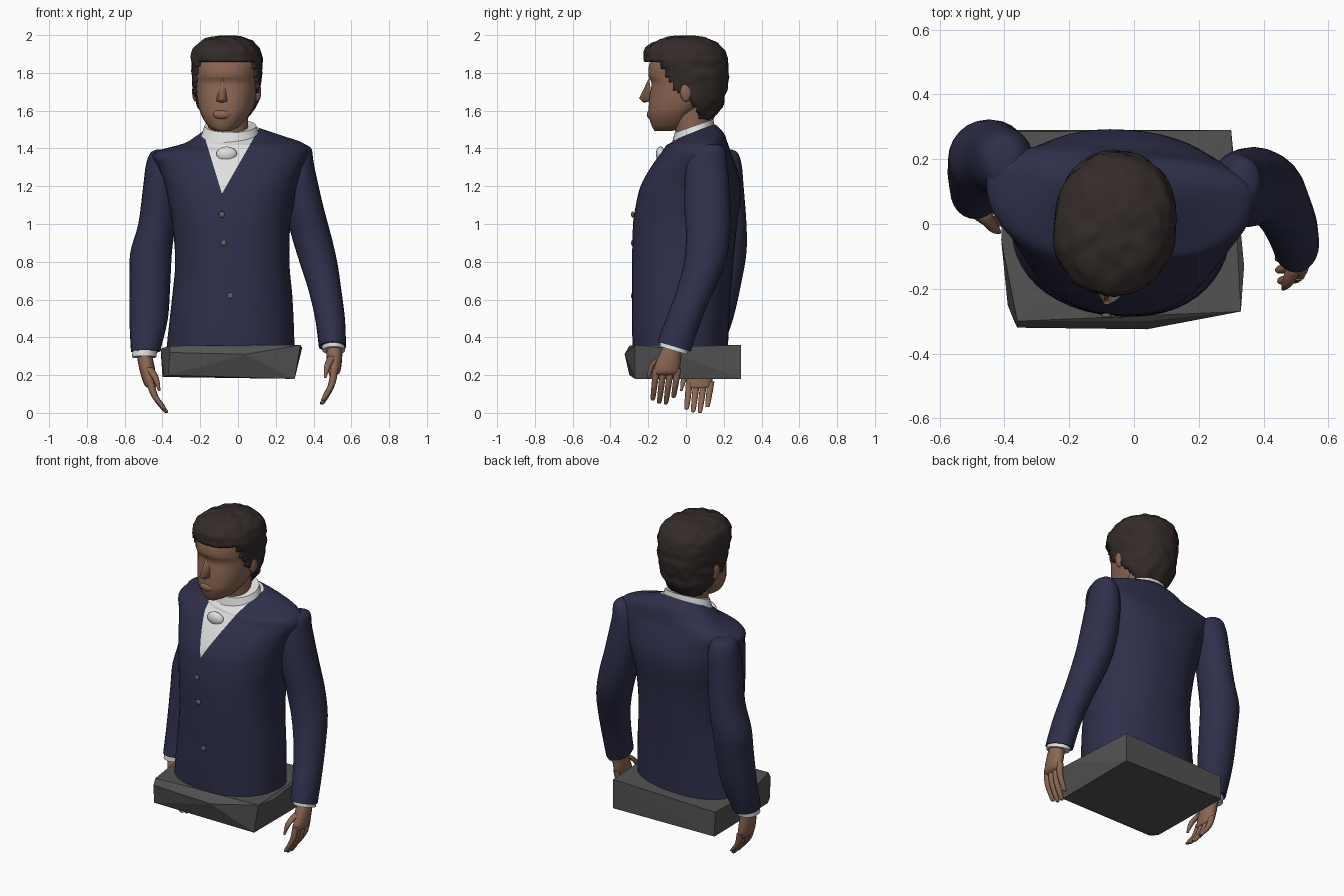
import bpy, bmesh, math
from mathutils import Vector, Matrix, noise


def material(name, r, g, b):
    m = bpy.data.materials.new(name)
    m.diffuse_color = (r, g, b, 1)
    return m


NAVY = material("navy_cloth", 0.028, 0.029, 0.070)
WHITE = material("white_shirt", 0.74, 0.74, 0.74)
SKIN = material("skin", 0.26, 0.135, 0.085)
HAIR = material("dark_brown_hair", 0.033, 0.024, 0.022)
GREY = material("grey_stone", 0.085, 0.085, 0.085)
BUTTON = material("button_grey", 0.12, 0.12, 0.13)


def finish(name, bm, mats, angle=50):
    bmesh.ops.recalc_face_normals(bm, faces=bm.faces)
    me = bpy.data.meshes.new(name)
    bm.to_mesh(me)
    bm.free()
    for m in mats:
        me.materials.append(m)
    ob = bpy.data.objects.new(name, me)
    bpy.context.collection.objects.link(ob)
    if angle:
        bpy.ops.object.select_all(action='DESELECT')
        ob.select_set(True)
        bpy.context.view_layer.objects.active = ob
        bpy.ops.object.shade_smooth_by_angle(angle=math.radians(angle))
    return ob


def spline(keys, steps):
    """Smooth interpolation through a list of equal-length tuples."""
    out = []
    for i in range(len(keys) - 1):
        a, b, c, d = (keys[max(i - 1, 0)], keys[i], keys[i + 1],
                      keys[min(i + 2, len(keys) - 1)])
        for k in range(steps):
            t = k / steps
            out.append([0.5 * (2 * q + (r - p) * t + (2 * p - 5 * q + 4 * r - s) * t * t
                               + (3 * q - p - 3 * r + s) * t ** 3)
                        for p, q, r, s in zip(a, b, c, d)])
    return out + [list(keys[-1])]


def loft(keys, n=32, steps=4, power=2.0, yaw=0.0, bm=None):
    """Rings of (x, y, z, half width, front depth, back depth[, tilt])."""
    bm = bm or bmesh.new()
    keys = [tuple(k) + (0,) * (7 - len(k)) for k in keys]
    cy, sy = math.cos(math.radians(yaw)), math.sin(math.radians(yaw))
    rings = []
    for x, y, z, w, f, b, tilt in spline(keys, steps):
        ring = []
        for i in range(n):
            a = 2 * math.pi * i / n
            c, s = math.cos(a), math.sin(a)
            dx = w * math.copysign(abs(c) ** (2 / power), c)
            dy = (b if s > 0 else f) * math.copysign(abs(s) ** (2 / power), s)
            ring.append(bm.verts.new((x + dx * cy - dy * sy, y + dx * sy + dy * cy, z + tilt * dy)))
        rings.append(ring)
    for r, q in zip(rings, rings[1:]):
        for i in range(n):
            j = (i + 1) % n
            bm.faces.new((r[i], r[j], q[j], q[i]))
    bm.faces.new(rings[0][::-1])
    bm.faces.new(rings[-1])
    return bm


def hull(name, points, mat, angle=0):
    bm = bmesh.new()
    for p in points:
        bm.verts.new(p)
    bmesh.ops.convex_hull(bm, input=bm.verts)
    return finish(name, bm, [mat], angle)


def ball(name, centre, size, mat):
    bm = bmesh.new()
    bmesh.ops.create_uvsphere(bm, u_segments=16, v_segments=10, radius=1,
                              matrix=Matrix.Translation(centre) @ Matrix.Diagonal((*size, 1)))
    return finish(name, bm, [mat])


# Rough faceted plinth
hull("plinth", [(-.36, -.30, .355), (-.36, -.32, .32), (.04, -.325, .31), (.03, -.30, .345),
                (.33, -.27, .36), (.34, -.13, .345), (.30, .29, .36), (-.40, .285, .34),
                (-.41, -.05, .34), (-.37, -.30, .20), (-.39, -.25, .19), (.30, -.27, .18),
                (.30, .29, .18), (-.40, .29, .19)], GREY)

# Jacket body with the shirt opening cut in as a V
torso = loft([(-.04, 0, .33, .34, .28, .22), (-.035, 0, .45, .332, .285, .225),
              (-.03, 0, .62, .318, .285, .235), (-.03, 0, .8, .302, .285, .25),
              (-.035, .02, 1.0, .312, .30, .25), (-.035, .04, 1.1, .33, .305, .245),
              (-.035, .06, 1.2, .35, .30, .23), (-.035, .09, 1.3, .385, .275, .175),
              (-.035, .12, 1.375, .415, .25, .115), (.03, .10, 1.425, .32, .21, .115, .1),
              (.01, .08, 1.455, .245, .18, .12, .2), (-.03, .05, 1.485, .155, .12, .105, .4)],
             n=48, power=2.25, yaw=-4)
VX, VZ = -.085, 1.16
for slope in (-.305, .57):
    bmesh.ops.bisect_plane(torso, geom=torso.verts[:] + torso.edges[:] + torso.faces[:],
                           plane_co=(VX, 0, VZ), plane_no=Vector((1, 0, -slope)).normalized())
for f in torso.faces:
    c = f.calc_center_median()
    if c.y < .05 and c.z > VZ and -.305 * (c.z - VZ) < c.x - VX < .57 * (c.z - VZ):
        f.material_index = 1
finish("jacket_body", torso, [NAVY, WHITE])

# Collar and shirt knot
finish("shirt_collar", loft([(-.04, .045, 1.44, .165, .13, .11, .4),
                             (-.04, .045, 1.52, .137, .105, .10, .35)]), [WHITE])
ball("shirt_knot", (-.06, -.135, 1.37), (.055, .025, .04), WHITE)

# Buttons down the front
for x, z in ((-.085, 1.05), (-.075, .9), (-.04, .62)):
    ball("button", (x, -.283, z), (.016, .008, .016), BUTTON)

# Sleeves and cuffs
finish("left_sleeve", loft([(-.40, .20, 1.395, .03, .04, .04), (-.40, .20, 1.375, .065, .085, .075),
                            (-.40, .20, 1.31, .088, .11, .095), (-.41, .20, 1.2, .092, .115, .105),
                            (-.43, .21, 1.0, .098, .115, .11), (-.46, .205, .85, .110, .115, .115),
                            (-.466, .185, .7, .108, .11, .11), (-.473, .15, .5, .102, .10, .10),
                            (-.49, .10, .325, .077, .085, .085, -.1)], n=24), [NAVY])
finish("right_sleeve", loft([(.33, .13, 1.42, .03, .04, .04), (.335, .13, 1.395, .055, .085, .075),
                             (.32, .12, 1.31, .083, .12, .10), (.35, .12, 1.1, .10, .13, .115),
                             (.385, .12, .95, .105, .12, .115), (.425, .10, .8, .10, .11, .11),
                             (.46, .05, .65, .087, .10, .10), (.487, -.01, .5, .079, .095, .095),
                             (.50, -.06, .35, .072, .09, .085, -.3)], n=24), [NAVY])
finish("left_cuff", loft([(-.49, .10, .36, .066, .072, .072, -.1),
                          (-.497, .09, .295, .064, .068, .068, -.1)], n=24), [WHITE])
finish("right_cuff", loft([(.50, -.055, .38, .062, .078, .075, -.3),
                           (.507, -.065, .33, .06, .075, .072, -.3)], n=24), [WHITE])


# Hands: palm, four fingers and a thumb that curl toward the body
def hand(name, wrist, knuckle, tip):
    w, k, t = Vector(wrist), Vector(knuckle), Vector(tip)
    mid = w.lerp(k, .5)
    bm = loft([(*w, .038, .045, .045), (*mid, .042, .065, .055),
               (*k, .032, .075, .065), (*(k + (t - k) * .12), .018, .06, .05)], n=16)
    for i, length in enumerate((.88, .98, 1.0, .8)):
        off = (i - 1.5) * .038
        a = k + Vector((0, off, .015))
        e = k.lerp(t, length) + Vector((0, off * .95, 0))
        m = a.lerp(e, .5) + Vector((math.copysign(.015, k.x), 0, 0))
        loft([(*a, .019, .019, .019), (*m, .018, .017, .017),
              (*a.lerp(e, .93), .014, .013, .013), (*e, .005, .005, .005)],
             n=10, steps=3, bm=bm)
    inward = Vector((-math.copysign(.035, k.x), 0, 0))
    a = mid + Vector((0, -.04, 0)) + inward * .3
    m = mid.lerp(k, .6) + Vector((0, -.085, 0)) + inward
    e = k + Vector((0, -.10, -.035)) + inward * 1.4
    loft([(*a, .024, .026, .026), (*m, .018, .018, .018), (*e, .006, .006, .006)],
         n=10, steps=3, bm=bm)
    finish(name, bm, [SKIN])


hand("left_hand", (-.50, .09, .33), (-.465, .075, .15), (-.38, .055, .0))
hand("right_hand", (.51, -.06, .38), (.51, -.10, .22), (.445, -.125, .045))

# Neck and head
finish("neck", loft([(-.05, .04, 1.40, .10, .08, .09), (-.055, .01, 1.62, .11, .09, .12)]), [SKIN])
finish("head", loft([(-.078, -.12, 1.492, .035, .045, .04), (-.075, -.08, 1.515, .08, .10, .08),
                     (-.068, -.05, 1.57, .122, .147, .09), (-.063, -.02, 1.62, .144, .178, .11),
                     (-.06, 0, 1.68, .157, .192, .14), (-.06, 0, 1.745, .163, .183, .17),
                     (-.06, 0, 1.79, .165, .20, .18), (-.06, 0, 1.86, .165, .19, .18),
                     (-.06, 0, 1.93, .12, .15, .14), (-.06, 0, 1.96, .06, .08, .07)],
                    power=2.3, yaw=-6), [SKIN])
hull("nose", [(-.082, -.195, 1.775), (-.092, -.19, 1.73), (-.072, -.19, 1.73), (-.093, -.248, 1.665),
              (-.077, -.248, 1.665), (-.118, -.18, 1.65), (-.05, -.18, 1.65), (-.084, -.225, 1.642)],
     SKIN, 70)
ball("lips", (-.083, -.185, 1.58), (.05, .022, .026), SKIN)
for name, x, y in (("left_ear", -.225, .03), ("right_ear", .105, 0)):
    ball(name, (x, y, 1.70), (.018, .032, .052), SKIN)

# Hair: a wavy shell cut away along the hairline
LINE = ((1.55, .08), (1.60, .06), (1.66, .015), (1.70, -.05), (1.80, -.11), (1.855, -.14), (1.865, -9))


def hairline(z):
    for (z0, y0), (z1, y1) in zip(LINE, LINE[1:]):
        if z < z1:
            return y0 + (y1 - y0) * max(z - z0, 0) / (z1 - z0)
    return -9


hair = loft([(-.055, .03, 1.555, .11, .05, .11), (-.06, .03, 1.62, .152, .15, .16),
             (-.06, .0, 1.68, .172, .18, .21), (-.06, 0, 1.75, .182, .195, .223),
             (-.06, 0, 1.82, .186, .205, .225), (-.06, 0, 1.88, .188, .222, .22),
             (-.06, 0, 1.93, .172, .212, .197), (-.06, 0, 1.97, .13, .155, .145),
             (-.06, 0, 1.993, .06, .08, .07), (-.06, 0, 1.996, .012, .015, .015)],
            n=56, steps=5, power=2.2, yaw=-6)
bmesh.ops.delete(hair, geom=[f for f in hair.faces
                             if f.calc_center_median().y < hairline(f.calc_center_median().z)],
                 context='FACES')
for v in hair.verts:
    d = Vector((v.co.x + .06, v.co.y, (v.co.z - 1.8) * .6)).normalized()
    v.co += d * noise.noise(v.co * 22) * .011
    v.co.z = min(v.co.z, 2.0)
hair_ob = finish("hair", hair, [HAIR])
shell = hair_ob.modifiers.new("thickness", 'SOLIDIFY')
shell.thickness = .03
shell.offset = -1
